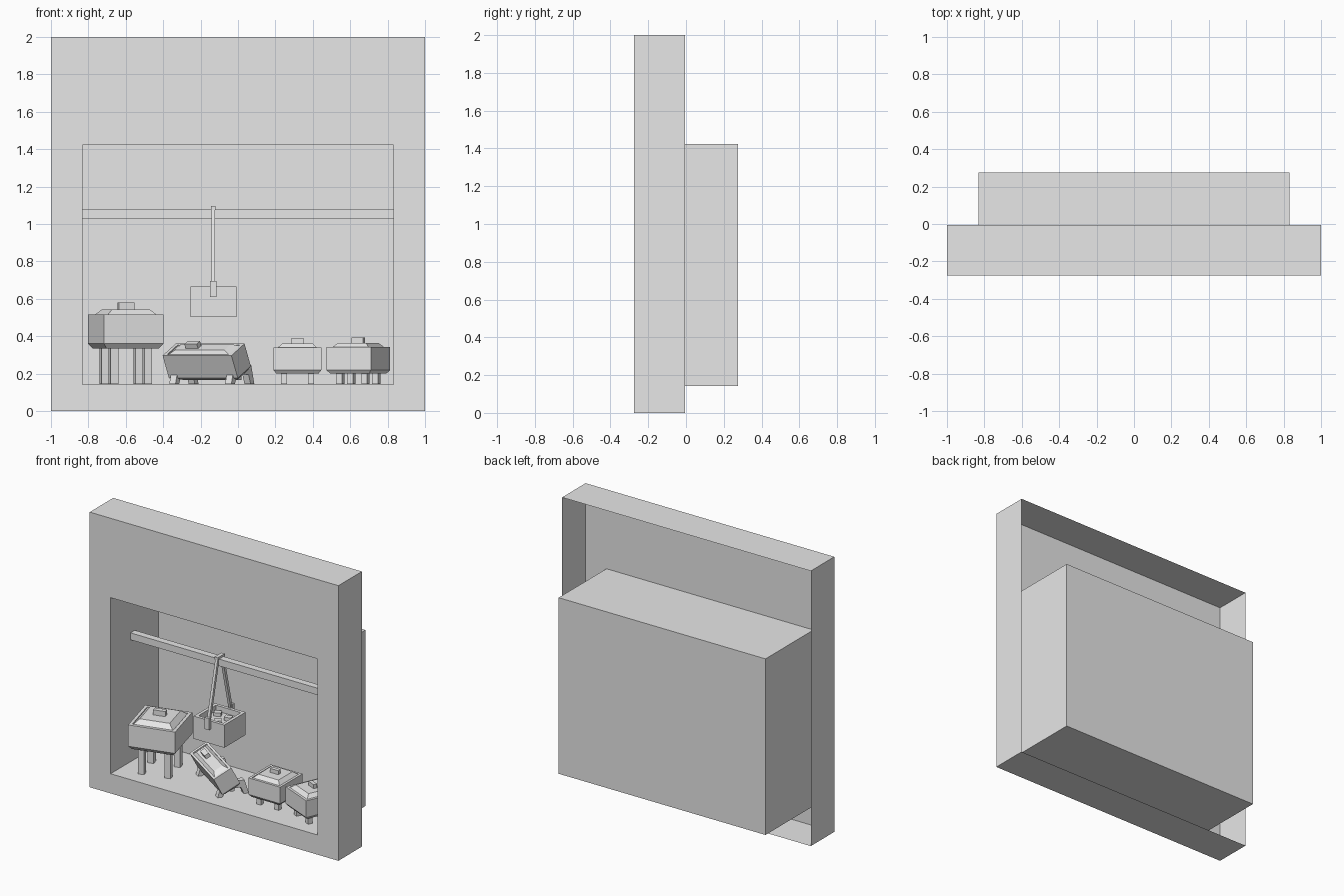
import bpy, bmesh, math, random
from mathutils import Matrix, Vector

if "Cube" in bpy.data.objects:
    bpy.data.objects.remove(bpy.data.objects["Cube"])

GREY = (0.8, 0.8, 0.8, 1)
stone = bpy.data.materials.new("plain_grey")
stone.use_nodes = True
stone.diffuse_color = GREY
stone.node_tree.nodes["Principled BSDF"].inputs["Base Color"].default_value = GREY

FLOOR = 0.145


def finish(name, bm, matrix):
    bmesh.ops.recalc_face_normals(bm, faces=bm.faces[:])
    mesh = bpy.data.meshes.new(name)
    bm.to_mesh(mesh)
    bm.free()
    mesh.materials.append(stone)
    obj = bpy.data.objects.new(name, mesh)
    obj.matrix_world = matrix
    bpy.context.collection.objects.link(obj)
    return obj


def loft(name, rings, matrix, cap_start=True):
    """Skin rectangles given as (half x, half y, height, y shift)."""
    bm = bmesh.new()
    loops = []
    for hx, hy, z, *shift in rings:
        dy = shift[0] if shift else 0
        loops.append([bm.verts.new((sx * hx, sy * hy + dy, z))
                      for sx, sy in ((-1, -1), (1, -1), (1, 1), (-1, 1))])
    for a, b in zip(loops, loops[1:]):
        for i in range(4):
            j = (i + 1) % 4
            bm.faces.new((a[i], a[j], b[j], b[i]))
    bm.faces.new(loops[-1])
    if cap_start:
        bm.faces.new(loops[0][::-1])
    return finish(name, bm, matrix)


def box(name, size, centre, matrix=Matrix()):
    bm = bmesh.new()
    bmesh.ops.create_cube(bm, size=1)
    bmesh.ops.scale(bm, vec=size, verts=bm.verts)
    return finish(name, bm, matrix @ Matrix.Translation(centre))


def place(x, y, z, turn=0):
    return Matrix.Translation((x, y, z)) @ Matrix.Rotation(math.radians(turn), 4, 'Z')


# Front surround and recessed room, open behind the surround
loft("surround_and_room",
     [(1, 1, -0.005, -1), (1, 1, -0.275, -1),
      (0.832, 0.64, -0.275, -0.783), (0.832, 0.64, 0.275, -0.783)],
     Matrix.Rotation(-math.pi / 2, 4, 'X'), cap_start=False)


# Square lidded tubs on four legs
def tub(name, x, y, bottom, turn, s):
    m = place(x, y, bottom, turn)
    rings = [(0.145, 0), (0.165, 0.025), (0.165, 0.18), (0.143, 0.18),
             (0.143, 0.172), (0.105, 0.208)]
    loft(name + "_body", [(r * s, r * s, z * s) for r, z in rings], m)
    box(name + "_handle", (0.085 * s, 0.035 * s, 0.04 * s), (0, 0, 0.225 * s), m)
    height = bottom - FLOOR
    for i in (-1, 1):
        for j in (-1, 1):
            box(name + "_leg", (0.042 * s, 0.042 * s, height),
                (i * 0.093 * s, j * 0.093 * s, -height / 2), m)


tub("large_tub", -0.6, -0.037, 0.335, 15, 1)
tub("small_tub", 0.318, -0.024, 0.2, 0, 0.776)
tub("corner_tub", 0.643, -0.06, 0.2, -23.6, 0.785)

# Tilted trough resting on two arched stands
TURN = -34
tilt = place(-0.145, 0.005, 0.19, TURN) @ Matrix.Rotation(math.radians(27), 4, 'X')
loft("trough_body", [(0.2, 0.05, 0), (0.222, 0.07, 0.02), (0.222, 0.07, 0.155),
                     (0.2, 0.055, 0.155), (0.2, 0.055, 0.15), (0.16, 0.035, 0.17)], tilt)
box("trough_handle", (0.08, 0.035, 0.035), (-0.06, 0, 0.18), tilt)

base = place(-0.14, 0.02, FLOOR, TURN)
arch = [(0.11, 0), (0.075, 0), (0.055, 0.05), (-0.055, 0.05), (-0.075, 0),
        (-0.11, 0), (-0.08, 0.1), (0.08, 0.1)]
for side in (-1, 1):
    bm = bmesh.new()
    face = bm.faces.new([bm.verts.new((side * 0.18 - 0.02, y, z)) for y, z in arch])
    wall = bmesh.ops.extrude_face_region(bm, geom=[face])["geom"]
    bmesh.ops.translate(bm, vec=(0.04, 0, 0),
                        verts=[v for v in wall if isinstance(v, bmesh.types.BMVert)])
    finish("trough_stand", bm, base)
box("stand_crossbar", (0.36, 0.03, 0.03), (0, 0, 0.035), base)

# Overhead rail across the room
RAIL_Y = -0.022
box("overhead_rail", (1.664, 0.05, 0.05), (0, RAIL_Y, 1.055))

# Hanging crate with walls, filling and lumps
HANG_X = -0.132
crate = place(HANG_X, RAIL_Y, 0.502)
loft("hanging_crate", [(0.123, 0.123, 0), (0.123, 0.123, 0.165),
                       (0.1, 0.1, 0.165), (0.1, 0.1, 0.125)], crate)
random.seed(4)
for x, y in ((-0.05, 0.05), (0.05, 0.03), (0.02, -0.05)):
    lump = crate @ place(x, y, 0.13, random.uniform(0, 90))
    box("crate_lump", (0.05, 0.04, 0.04), (0, 0, 0), lump)

# Two slanted straps with brackets, joined over the rail
for side in (-1, 1):
    top = Vector((HANG_X, RAIL_Y + side * 0.025, 1.085))
    foot = Vector((HANG_X, RAIL_Y + side * 0.132, 0.64))
    aim = (top - foot).to_track_quat('Z', 'Y').to_matrix().to_4x4()
    # The strap section is square, so its roll does not matter
    box("crate_strap", (0.02, 0.02, (top - foot).length), (0, 0, 0),
        Matrix.Translation((top + foot) / 2) @ aim)
    box("crate_bracket", (0.034, 0.025, 0.085), (HANG_X, RAIL_Y + side * 0.135, 0.653))
box("strap_cap", (0.026, 0.08, 0.02), (HANG_X, RAIL_Y, 1.085))
